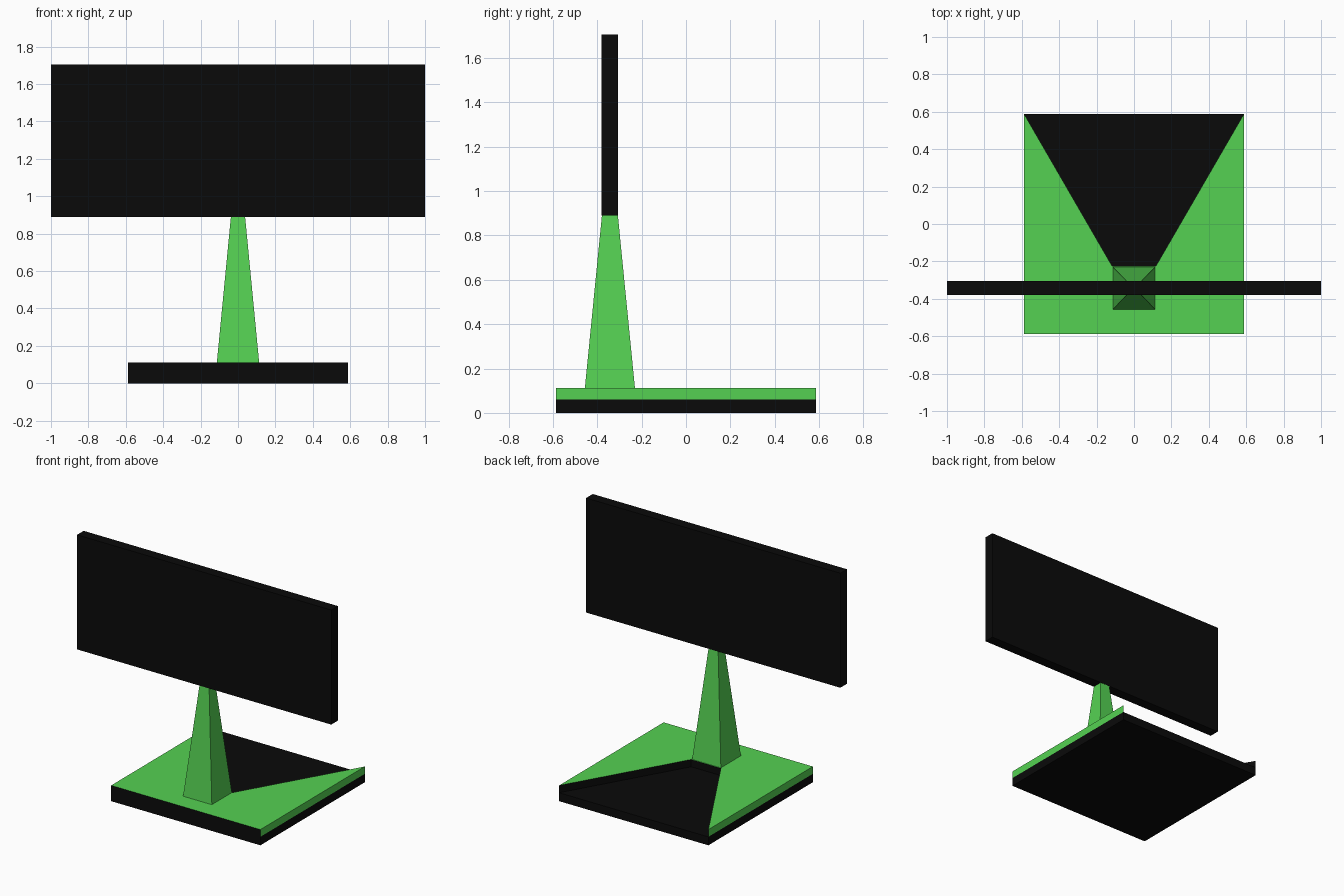
import bpy, bmesh

if "Cube" in bpy.data.objects:
    bpy.data.objects.remove(bpy.data.objects["Cube"])


def material(name, rgb):
    m = bpy.data.materials.new(name)
    m.diffuse_color = (*rgb, 1)
    m.use_nodes = True
    m.node_tree.nodes["Principled BSDF"].inputs["Base Color"].default_value = m.diffuse_color
    return m


BLACK = material("black", (0.003, 0.003, 0.003))
GREEN = material("green", (0.09, 0.64, 0.085))


def prism(name, outline, z0, z1, mats, top_outline=None):
    """Solid between a bottom outline and a top outline."""
    top_outline = top_outline or outline
    bm = bmesh.new()
    lo = [bm.verts.new((x, y, z0)) for x, y in outline]
    hi = [bm.verts.new((x, y, z1)) for x, y in top_outline]
    bm.faces.new(lo[::-1])
    bm.faces.new(hi)
    n = len(lo)
    for i in range(n):
        j = (i + 1) % n
        bm.faces.new((lo[i], lo[j], hi[j], hi[i]))
    bmesh.ops.recalc_face_normals(bm, faces=bm.faces[:])
    me = bpy.data.meshes.new(name)
    bm.to_mesh(me)
    bm.free()
    for m in mats:
        me.materials.append(m)
    ob = bpy.data.objects.new(name, me)
    bpy.context.collection.objects.link(ob)
    return ob


def rect(hx, hy, cy=0.0):
    return [(-hx, cy - hy), (hx, cy - hy), (hx, cy + hy), (-hx, cy + hy)]


B = 0.587        # half width of the base
FLOOR = 0.06     # height of the lower plate
CY = -0.343      # depth position of the post and panel

# Lower base plate
prism("base_plate", rect(B, B), 0, FLOOR, [BLACK])

# Upper base layer with a flared notch open to the back
notch = [(-B, -B), (B, -B), (B, B), (0.117, -0.225), (-0.117, -0.225), (-B, B)]
layer = prism("base_top", notch, FLOOR, 0.112, [BLACK, GREEN])
for p in layer.data.polygons:   # green top and outer sides, black front and notch walls
    p.material_index = int(p.normal.z > 0.5 or abs(p.normal.x) > 0.95)

# Tapered post
prism("post", rect(0.118, 0.118, CY), FLOOR, 0.89, [GREEN], rect(0.038, 0.036, CY))

# Wide panel
prism("panel", rect(1.0, 0.037, CY), 0.89, 1.705, [BLACK])
